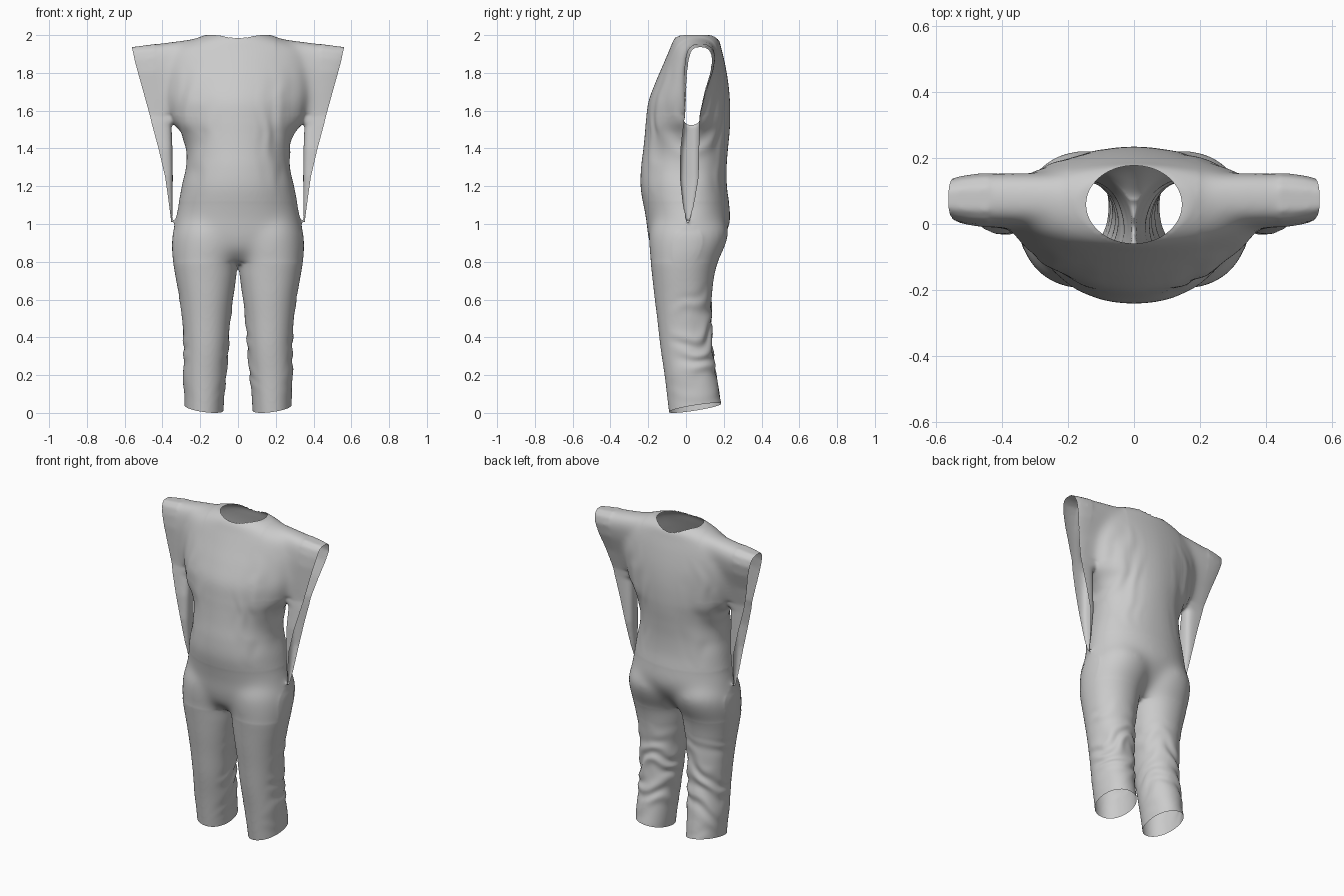
import bpy, bmesh, math
from mathutils import Vector, noise

if "Cube" in bpy.data.objects:
    bpy.data.objects.remove(bpy.data.objects["Cube"])

VOXEL = 0.008

def sample(keys, z, smooth=True):
    """Interpolate rows (z, a, b, c, ...) at height z."""
    n = len(keys)
    i = max(k for k in range(n - 1) if keys[k][0] <= z + 1e-9)
    p, q = keys[i], keys[i + 1]
    h = q[0] - p[0]
    t = min(max((z - p[0]) / h, 0), 1)
    if not smooth:
        return [a + (b - a) * t for a, b in zip(p[1:], q[1:])]
    o, r = keys[max(i - 1, 0)], keys[min(i + 2, n - 1)]
    out = []
    for j in range(1, len(p)):
        m0 = (q[j] - o[j]) / (q[0] - o[0]) * h
        m1 = (r[j] - p[j]) / (r[0] - p[0]) * h
        out.append((2*t**3 - 3*t*t + 1) * p[j] + (t**3 - 2*t*t + t) * m0
                   + (3*t*t - 2*t**3) * q[j] + (t**3 - t*t) * m1)
    return out

def ring(x0, x1, yf, yb, yc, z, power, n=64):
    """Rounded horizontal section between x0..x1 and yf..yb, widest at yc."""
    pts = []
    for k in range(n):
        c, s = math.cos(2 * math.pi * k / n), math.sin(2 * math.pi * k / n)
        c = math.copysign(abs(c) ** (2 / power), c)
        s = math.copysign(abs(s) ** (2 / power), s)
        pts.append(Vector(((x0 + x1) / 2 + (x1 - x0) / 2 * c,
                           yc + s * ((yb - yc) if s > 0 else (yc - yf)), z)))
    return pts

def loft(bm, rings, side=1):
    """Closed solid through a stack of rings, optionally mirrored in x."""
    rows = [[bm.verts.new((p.x * side, p.y, p.z)) for p in r] for r in rings]
    n = len(rows[0])
    faces = [bm.faces.new((a[k], a[(k + 1) % n], b[(k + 1) % n], b[k]))
             for a, b in zip(rows, rows[1:]) for k in range(n)]
    faces += [bm.faces.new(rows[0]), bm.faces.new(rows[-1])]
    bmesh.ops.recalc_face_normals(bm, faces=faces)

def heights(keys, n):
    a, b = keys[0][0], keys[-1][0]
    return [a + (b - a) * k / n for k in range(n + 1)]

# z, half width, front y, back y, side seam y, section power
TORSO = [(.79, .12, -.10, .06, 0, 2.1), (.86, .27, -.175, .14, 0, 2.1), (.95, .338, -.203, .21, .01, 2.1),
         (1.02, .332, -.21, .235, .02, 2.1), (1.1, .317, -.225, .23, .02, 2.1), (1.2, .298, -.24, .217, .02, 2.15),
         (1.3, .278, -.238, .215, .02, 2.15), (1.4, .275, -.226, .222, .02, 2.1), (1.48, .30, -.218, .23, .02, 2),
         (1.55, .35, -.212, .234, .03, 1.9), (1.65, .385, -.199, .233, .04, 1.85), (1.75, .40, -.163, .224, .06, 1.85),
         (1.85, .40, -.12, .207, .07, 1.85), (1.93, .36, -.086, .188, .07, 1.9), (1.978, .25, -.066, .174, .07, 2),
         (2.005, .17, -.045, .15, .07, 2)]
# z, inner x, outer x, front y, back y
LEG = [(-.06, .08, .285, -.082, .20), (.05, .075, .283, -.095, .187), (.2, .062, .29, -.113, .16),
       (.35, .05, .288, -.135, .142), (.5, .038, .298, -.152, .135), (.62, .024, .312, -.167, .136),
       (.72, .01, .33, -.178, .148), (.80, .0, .343, -.187, .168), (.88, -.03, .349, -.195, .205),
       (.96, -.04, .343, -.195, .226), (1.03, .0, .315, -.17, .20)]
# z, inner x, opening x, front y, back y
SLEEVE = [(1.01, .347, .353, .0, .02), (1.1, .346, .364, -.018, .043), (1.25, .345, .385, -.033, .067),
          (1.4, .347, .42, -.03, .07), (1.53, .352, .455, -.015, .072), (1.58, .25, .467, -.008, .076),
          (1.7, .1, .50, -.012, .11), (1.8, .1, .528, -.012, .145), (1.87, .1, .547, -.004, .157),
          (1.915, .1, .556, .01, .145), (1.94, .1, .562, .04, .11)]

# Body volumes
bm = bmesh.new()
rings = []
for z in heights(TORSO, 80):
    w, yf, yb, yc, power = sample(TORSO, z)
    rings.append(ring(-w, w, yf, yb, yc, z, power))
loft(bm, rings)
for side in (1, -1):
    rings = []
    for z in heights(LEG, 60):
        x0, x1, yf, yb = sample(LEG, z)
        rings.append(ring(x0, x1, yf, yb, (yf + yb) / 2, z, 2.1))
    loft(bm, rings, side)
    rings = []
    for z in heights(SLEEVE, 80):
        x0, x1, yf, yb = sample(SLEEVE, z, False)
        r = ring(x0, x1 + .05, yf, yb, (yf + yb) / 2, z, 3)
        for p in r:   # shoulder line climbs towards the neck
            p.z += (.56 - p.x) * .13 * min(max((z - 1.6) / .3, 0), 1)
        rings.append(r)
    loft(bm, rings, side)

# Fuse into one skin
mesh = bpy.data.meshes.new("jumpsuit")
bm.to_mesh(mesh)
bm.free()
suit = bpy.data.objects.new("jumpsuit", mesh)
bpy.context.collection.objects.link(suit)
mod = suit.modifiers.new("fuse", 'REMESH')
mod.mode = 'VOXEL'
mod.voxel_size = VOXEL
fused = bpy.data.meshes.new_from_object(suit.evaluated_get(bpy.context.evaluated_depsgraph_get()))
suit.modifiers.clear()
bm = bmesh.new()
bm.from_mesh(fused)

def relax(verts, times):
    for _ in range(times):
        bmesh.ops.smooth_vert(bm, verts=verts, factor=.5, use_axis_x=True, use_axis_y=True, use_axis_z=True)

# Soften everything, then blend the hip and armhole joins further
relax(bm.verts, 5)
hips = [v for v in bm.verts if .80 < v.co.z < 1.12 and abs(v.co.x) < .335]
arms = [v for v in bm.verts if v.co.z > 1.58 and .2 < abs(v.co.x) < .44]
relax(hips, 70)
relax(arms, 50)

# Cloth folds: slanted at the knees, vertical on the upper back and armholes
bm.normal_update()
moves = []
for v in bm.verts:
    x, y, z = abs(v.co.x), v.co.y, v.co.z
    wob = noise.noise(Vector((v.co.x * 6, y * 6, z * 6)))
    d = 0
    if z < .7:
        fade = math.sin(math.pi * min(max((z - .04) / .66, 0), 1)) * min(max((y + .1) / .15, 0), 1)
        d = .005 * fade * math.sin(z * 50 - y * 22 + x * 16 + wob * 6)
    elif 1.15 < z < 1.85 and x < .34:
        fade = math.sin(math.pi * (z - 1.15) / .7) * min(max((x - .08) / .15, 0), 1) * min((.34 - x) / .06, 1)
        d = .004 * fade * math.sin(x * 55 + (z - 1.5) * 10 + wob * 4)
    moves.append(v.normal * d)
for v, m in zip(bm.verts, moves):
    v.co += m

def cut(outside, snap):
    """Remove the skin beyond an opening and pull its rim onto the edge curve."""
    gone = [f for f in bm.faces if outside(f.calc_center_median())]
    rim = {v for f in gone for v in f.verts if any(not outside(g.calc_center_median()) for g in v.link_faces)}
    bmesh.ops.delete(bm, geom=gone, context='FACES')
    for v in rim:
        if v.is_valid:
            v.co = snap(v.co)

# Neck opening
def neck_r(p):
    return math.hypot(p.x / .145, (p.y - .059) / .118)
cut(lambda p: p.z > 1.85 and neck_r(p) < 1,
    lambda p: Vector((p.x / neck_r(p), .059 + (p.y - .059) / neck_r(p), p.z)))

# Sleeve openings
def edge_x(z):
    return sample(SLEEVE, min(max(z, 1.01), 1.94), False)[1]
cut(lambda p: p.z > 1.0 and abs(p.x) > edge_x(p.z),
    lambda p: Vector((math.copysign(edge_x(p.z), p.x), p.y, p.z)))

# Trouser hems
def hem_z(p):
    return .14 * (abs(p.x) - .1) + .16 * (p.y + .07)
cut(lambda p: p.z < hem_z(p), lambda p: Vector((p.x, p.y, hem_z(p))))

low = min(v.co.z for v in bm.verts if v.link_faces)
for v in bm.verts:
    v.co.z -= low
bmesh.ops.delete(bm, geom=[v for v in bm.verts if not v.link_faces], context='VERTS')
bmesh.ops.recalc_face_normals(bm, faces=bm.faces)
for f in bm.faces:
    f.smooth = True
bm.to_mesh(mesh)
bm.free()
bpy.data.meshes.remove(fused)
